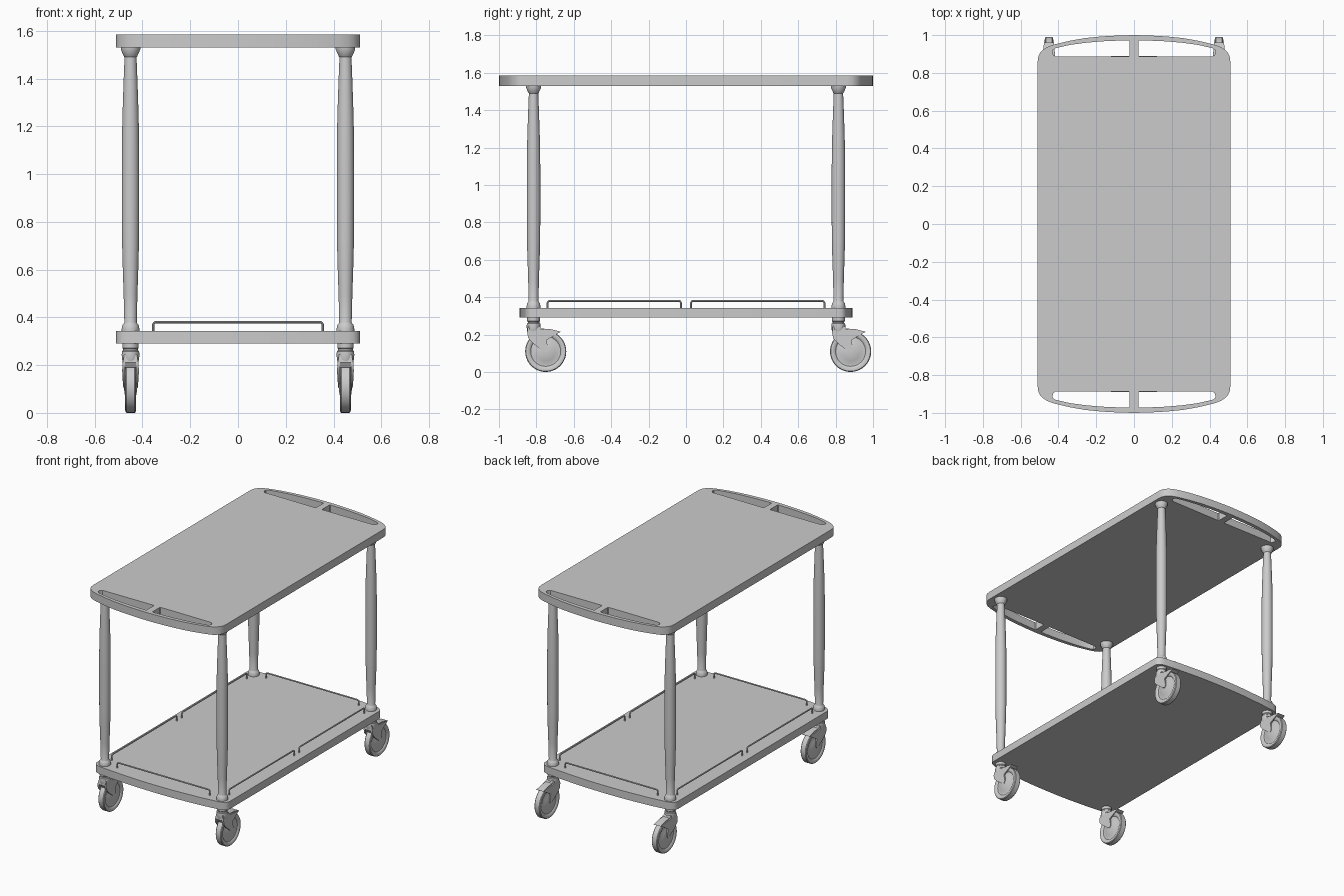
import bpy, bmesh, math
from mathutils import Matrix

if "Cube" in bpy.data.objects:
    bpy.data.objects.remove(bpy.data.objects["Cube"])

CORNERS = [(sx * 0.45, sy * 0.815) for sx in (-1, 1) for sy in (-1, 1)]


def add(name, mesh, loc=(0, 0, 0)):
    ob = bpy.data.objects.new(name, mesh)
    ob.location = loc
    bpy.context.collection.objects.link(ob)
    return ob


def smooth(ob, angle=35):
    bpy.ops.object.select_all(action='DESELECT')
    ob.select_set(True)
    bpy.context.view_layer.objects.active = ob
    bpy.ops.object.shade_smooth_by_angle(angle=math.radians(angle))


def finish(bm, name):
    bmesh.ops.remove_doubles(bm, verts=bm.verts, dist=1e-5)
    bmesh.ops.recalc_face_normals(bm, faces=bm.faces)
    mesh = bpy.data.meshes.new(name)
    bm.to_mesh(mesh)
    bm.free()
    return mesh


def lathe(name, profile, steps=32):
    """Turn a (radius, z) profile around z."""
    bm = bmesh.new()
    vs = [bm.verts.new((r, 0, z)) for r, z in profile]
    es = [bm.edges.new(p) for p in zip(vs, vs[1:])]
    bmesh.ops.spin(bm, geom=vs + es, cent=(0, 0, 0), axis=(0, 0, 1),
                   angle=math.tau, steps=steps)
    return finish(bm, name)


def to_mesh(name, cu):
    ob = add(name, cu)
    bpy.ops.object.select_all(action='DESELECT')
    ob.select_set(True)
    bpy.context.view_layer.objects.active = ob
    bpy.ops.object.convert(target='MESH')
    smooth(bpy.context.object)


def spline(cu, pts, closed):
    s = cu.splines.new('POLY')
    s.points.add(len(pts) - 1)
    for p, co in zip(s.points, pts):
        p.co = (*co, 1)
    s.use_cyclic_u = closed


def board(name, loops, z0, z1):
    """Flat board from an outline and holes."""
    cu = bpy.data.curves.new(name, 'CURVE')
    cu.dimensions = '2D'
    cu.fill_mode = 'BOTH'
    cu.extrude = (z1 - z0) / 2
    for lp in loops:
        spline(cu, [(x, y, 0) for x, y in lp], True)
    ob_z = (z0 + z1) / 2
    to_mesh(name, cu)
    bpy.context.object.location.z = ob_z


def four_way(quarter):
    """Mirror a quarter outline (side to end centre) to a full loop."""
    half = quarter + [(-x, y) for x, y in reversed(quarter[:-1])]
    return half + [(-x, -y) for x, y in half]


# Top board with four handle slots
top = four_way([(.51, .86), (.507, .885), (.498, .905), (.482, .922), (.46, .937),
                (.42, .951), (.34, .97), (.26, .984), (.17, .993), (.08, .998), (0, 1)])
slot = [(.027, .886), (.418, .888), (.427, .895), (.432, .91), (.429, .922),
        (.418, .93), (.34, .948), (.26, .959), (.17, .967), (.08, .971),
        (.027, .972), (.023, .967), (.023, .891)]
holes = [[(sx * x, sy * y) for x, y in slot] for sx in (-1, 1) for sy in (-1, 1)]
board("top_shelf", [top] + holes, 1.53, 1.585)

# Lower shelf
low = four_way([(.51, .815), (.507, .833), (.498, .846), (.482, .856), (.46, .862),
                (.35, .874), (.2, .885), (.1, .889), (0, .89)])
board("bottom_shelf", [low], .29, .343)


# Guard rails
def rail(name, a, b):
    z, zt, k = .335, .38, .12 * .1
    cu = bpy.data.curves.new(name, 'CURVE')
    cu.dimensions = '3D'
    cu.bevel_depth = .005
    cu.bevel_resolution = 2
    cu.use_fill_caps = True
    dx, dy = b[0] - a[0], b[1] - a[1]
    n = math.hypot(dx, dy)
    ux, uy = dx / n, dy / n
    arc = [(0, z)] + [(k - k * math.cos(t), zt - k + k * math.sin(t))
                      for t in (i * math.pi / 8 for i in range(5))]
    prof = arc + [(n - s, h) for s, h in reversed(arc)]
    spline(cu, [(a[0] + ux * s, a[1] + uy * s, h) for s, h in prof], False)
    to_mesh(name, cu)


for s, side in ((-1, "left"), (1, "right")):
    rail(f"{side}_front_rail", (s * .45, -.74), (s * .45, -.027))
    rail(f"{side}_back_rail", (s * .45, .027), (s * .45, .74))
for s, end in ((-1, "front"), (1, "back")):
    rail(f"{end}_end_rail", (-.355, s * .815), (.355, s * .815))

# Shared meshes: turned leg, caster stem, wheel
leg = lathe("leg", [(0, .335), (.037, .335), (.037, .352), (.034, .368), (.028, .375),
                    (.026, .38), (.029, .5), (.033, .62), (.0355, .72), (.036, .85),
                    (.036, 1.05), (.0355, 1.17), (.033, 1.27), (.029, 1.39),
                    (.025, 1.49), (.028, 1.493), (.041, 1.522), (.041, 1.535), (0, 1.535)])
stem = lathe("caster_stem", [(0, .295), (.034, .295), (.034, .272), (.031, .268),
                             (.031, .262), (.036, .258), (.037, .245), (.036, .225),
                             (.03, .205), (0, .2)])
half = [(0, .027), (.025, .026), (.05, .021), (.07, .014), (.08, .014), (.086, .02),
        (.098, .0225), (.106, .0215), (.11, .017)]
wheel = lathe("wheel", half + [(r, -z) for r, z in reversed(half)], 40)
wheel.transform(Matrix.Rotation(math.pi / 2, 4, 'Y'))


# Fork: bridge over the wheel and two tapering cheeks
def slab(bm, pts):
    """pts: (y, z, x_inner, x_outer)"""
    a = [bm.verts.new((p[2], p[0], p[1])) for p in pts]
    b = [bm.verts.new((p[3], p[0], p[1])) for p in pts]
    bm.faces.new(a)
    bm.faces.new(b)
    for i in range(len(pts)):
        j = (i + 1) % len(pts)
        bm.faces.new((a[i], a[j], b[j], b[i]))


bm = bmesh.new()
bridge = [(-.03, .245), (.032, .245), (.042, .232), (.09, .229), (.145, .215),
          (.115, .205), (.03, .19), (-.022, .19), (-.034, .21)]
slab(bm, [(y, z, -.025, .025) for y, z in bridge])
cheek = [(-.026, .245, .026), (.026, .245, .026), (.04, .228, .034), (.145, .214, .027),
         (.11, .195, .029), (.07, .17, .033), (.078, .12, .031), (.065, .105, .03),
         (.045, .115, .031), (0, .15, .034), (-.028, .18, .035), (-.034, .21, .033)]
for s in (-1, 1):
    slab(bm, [(y, z, s * .023, s * w) for y, z, w in cheek])
fork = finish(bm, "caster_fork")

# Place legs and trailing casters at each corner
for x, y in CORNERS:
    tag = ("front" if y < 0 else "back") + ("_left" if x < 0 else "_right")
    for name, mesh, loc in (("leg", leg, (x, y, 0)), ("caster_stem", stem, (x, y, 0)),
                            ("caster_fork", fork, (x, y, 0)),
                            ("wheel", wheel, (x, y + .065, .11))):
        smooth(add(f"{tag}_{name}", mesh, loc))
